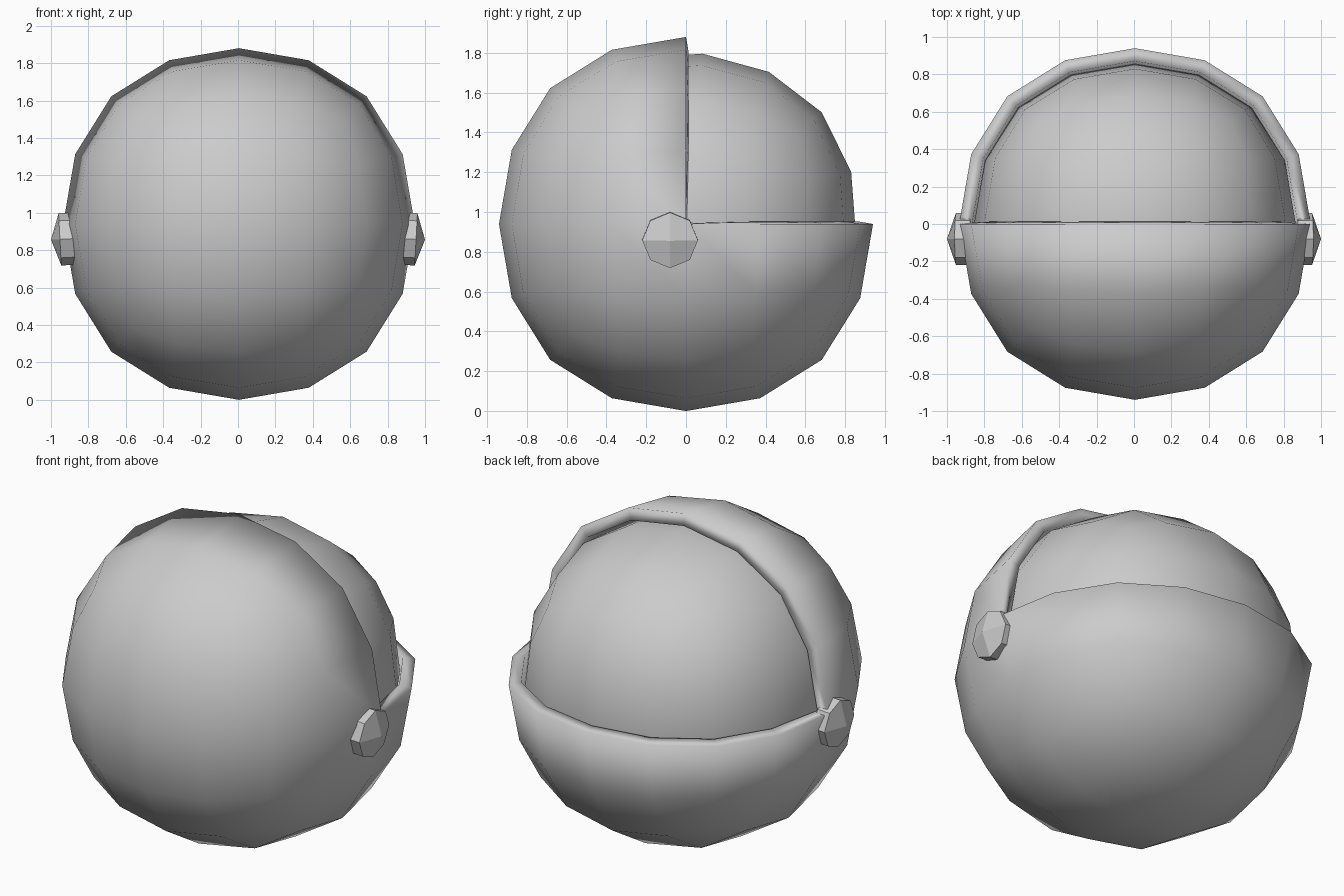
import bpy, bmesh, math
from mathutils import Matrix, Vector

if "Cube" in bpy.data.objects:
    bpy.data.objects.remove(bpy.data.objects["Cube"])

CX, CZ = 0.005, 0.94


def quad_ball(name, radius):
    """Cube rounded by subdivision surface, scaled to a given axis radius."""
    bpy.ops.mesh.primitive_cube_add(size=2)
    ob = bpy.context.object
    ob.name = ob.data.name = name
    sub = ob.modifiers.new("Round", 'SUBSURF')
    sub.levels = sub.render_levels = 2
    bpy.ops.object.modifier_apply(modifier=sub.name)
    k = radius / max(v.co.x for v in ob.data.vertices)
    ob.data.transform(Matrix.Scale(k, 4))
    ob.location = (CX, 0, CZ)
    bpy.ops.object.shade_smooth()
    return ob


# Outer shell with the upper back quarter removed
shell = quad_ball("outer_shell", 0.94)
bm = bmesh.new()
bm.from_mesh(shell.data)
gone = [f for f in bm.faces
        if f.calc_center_median().y > 0 and f.calc_center_median().z > 0]
bmesh.ops.delete(bm, geom=gone, context='FACES')
bm.to_mesh(shell.data)
bm.free()
wall = shell.modifiers.new("Wall", 'SOLIDIFY')
wall.thickness = 0.07
wall.offset = -1

# Inner ball, turned slightly
ball = quad_ball("inner_ball", 0.86)
ball.rotation_euler.x = math.radians(-5.5)


# Eight-sided hinge bolts with shallow domed caps of four quads
def hinge_bolt(name, side):
    bm = bmesh.new()
    rings = []
    for x in (-0.08, 0.0):
        rings.append([bm.verts.new((x, 0.14 * math.cos(i * math.pi / 4),
                                    0.14 * math.sin(i * math.pi / 4))) for i in range(8)])
    base, rim = rings
    for i in range(8):
        j = (i + 1) % 8
        bm.faces.new((base[i], base[j], rim[j], rim[i]))
    for ring, x in ((rim, 0.048), (base, -0.12)):
        tip = bm.verts.new((x, 0, 0))
        for i in range(0, 8, 2):
            bm.faces.new((tip, ring[i], ring[i + 1], ring[(i + 2) % 8]))
    bm.transform(Matrix.Rotation(math.radians(3), 4, 'Y'))
    bm.transform(Matrix.Diagonal((side, 1, 1, 1)))
    bmesh.ops.recalc_face_normals(bm, faces=bm.faces)
    me = bpy.data.meshes.new(name)
    bm.to_mesh(me)
    bm.free()
    ob = bpy.data.objects.new(name, me)
    ob.location = Vector((side * 0.952, -0.08, 0.858))
    bpy.context.collection.objects.link(ob)


hinge_bolt("right_hinge_bolt", 1)
hinge_bolt("left_hinge_bolt", -1)
